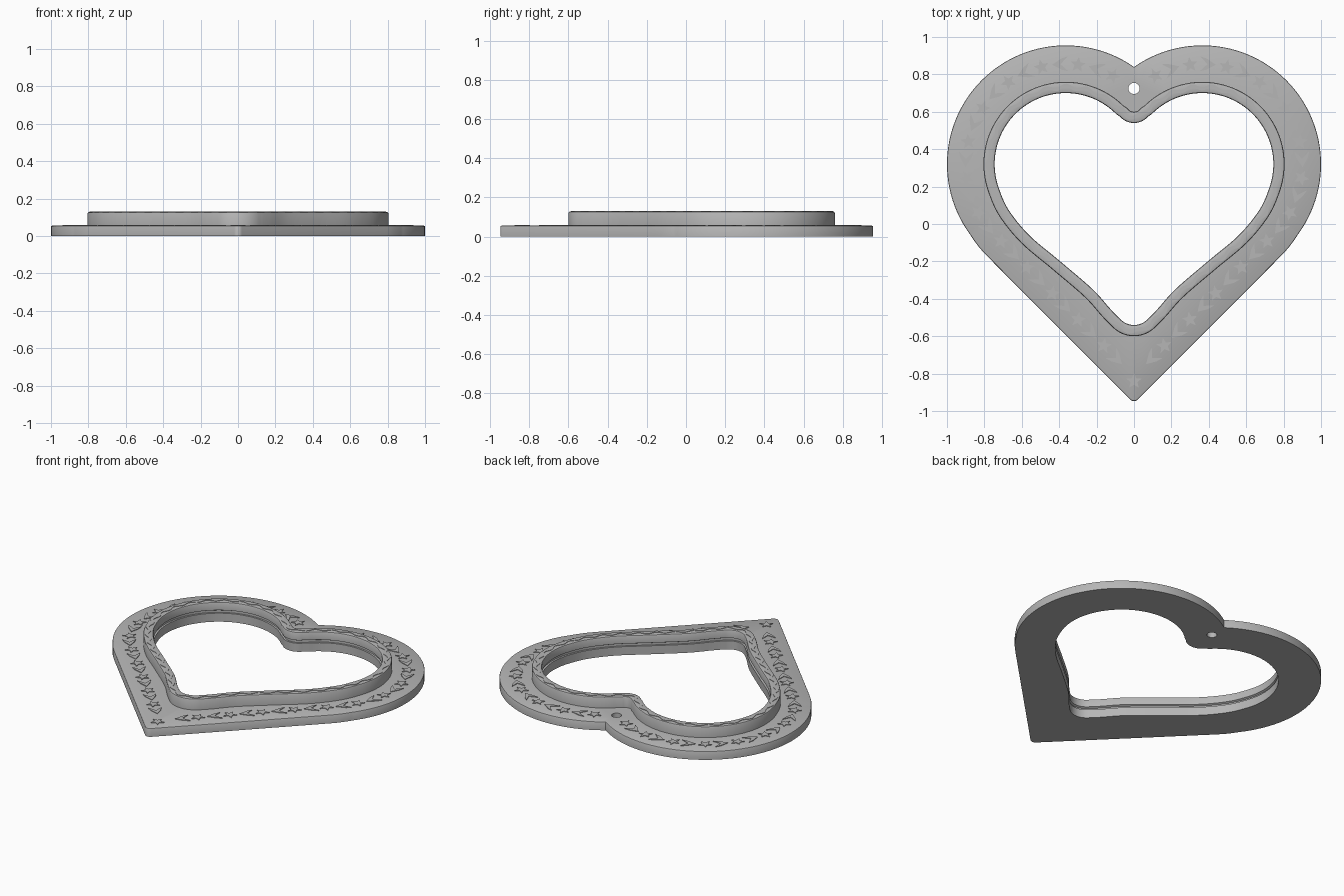
import bpy, bmesh
from math import sin, cos, pi, radians, hypot
from mathutils import Vector

if "Cube" in bpy.data.objects:
    bpy.data.objects.remove(bpy.data.objects["Cube"])

# Colour
grey = bpy.data.materials.new("warm grey")
grey.use_nodes = True
tone = (0.47, 0.47, 0.47, 1)
grey.diffuse_color = tone
grey.node_tree.nodes["Principled BSDF"].inputs["Base Color"].default_value = tone

LOBE = Vector((0.365, 0.32))
PLATE_TOP, RIM_TOP = 0.056, 0.128


def arc(centre, radius, start, end, n):
    return [Vector((centre[0] + radius * cos(radians(start + (end - start) * i / n)),
                    centre[1] + radius * sin(radians(start + (end - start) * i / n))))
            for i in range(n + 1)]


def spline(points, n=8):
    """Smooth curve through the inner points; the end points only steer it."""
    pts = [Vector(p) for p in points]
    out = []
    for a, b, c, d in zip(pts, pts[1:], pts[2:], pts[3:]):
        for i in range(n):
            t = i / n
            out.append(0.5 * (2 * b + (c - a) * t + (2 * a - 5 * b + 4 * c - d) * t ** 2
                              + (3 * b - a - 3 * c + d) * t ** 3))
    return out + [pts[-2]]


def mirrored(half):
    """Close a right half that runs clockwise from top to bottom."""
    left = [Vector((-p.x, p.y)) for p in reversed(half) if p.x > 0.0001]
    return half + left


def resample(path, step):
    out, gap = [], 0.0
    for a, b in zip(path, path[1:]):
        length = (b - a).length
        while gap <= length:
            out.append((a.lerp(b, gap / length), (b - a).normalized()))
            gap += step
        gap -= length
    return out


def offset(path, amount):
    """Move a closed clockwise path outward."""
    out = []
    for i, p in enumerate(path):
        a = (p - path[i - 1]).normalized()
        b = (path[(i + 1) % len(path)] - p).normalized()
        t = (a + b).normalized()
        out.append(p + Vector((-t.y, t.x)) * amount)
    return out


def ring(bm, path, z):
    verts = [bm.verts.new((p.x, p.y, z)) for p in path]
    edges = [bm.edges.new((verts[i - 1], verts[i])) for i in range(len(verts))]
    return verts, edges


def bridge(bm, a, b):
    for i in range(len(a)):
        bm.faces.new((a[i - 1], a[i], b[i], b[i - 1]))


def sweep(bm, path, profile):
    """Stack offset copies of a path; return the first and last edge loops."""
    loops = [ring(bm, offset(path, d), z) for d, z in profile]
    for a, b in zip(loops, loops[1:]):
        bridge(bm, a[0], b[0])
    return loops


def finish(bm, name):
    bmesh.ops.recalc_face_normals(bm, faces=bm.faces)
    mesh = bpy.data.meshes.new(name)
    bm.to_mesh(mesh)
    bm.free()
    mesh.materials.append(grey)
    obj = bpy.data.objects.new(name, mesh)
    bpy.context.collection.objects.link(obj)
    bpy.ops.object.select_all(action="DESELECT")
    obj.select_set(True)
    bpy.context.view_layer.objects.active = obj
    bpy.ops.object.shade_smooth_by_angle(angle=radians(30))
    return obj


# Heart outlines
outer = mirrored(arc(LOBE, 0.635, 125.1, -35, 56)
                 + spline([(0.93, 0.04), (0.885, -0.042), (0.83, -0.122), (0.76, -0.197), (0.7, -0.257)])[1:]
                 + arc((0, -0.917), 0.03, -45, -90, 5))
opening = mirrored(arc((0, 0.64), 0.1, -90, -41, 8)
                   + arc(LOBE, 0.38, 138, -20, 56)[1:]
                   + spline([(0.74, 0.27), (0.722, 0.19), (0.67, 0.075), (0.56, -0.06), (0.4, -0.195),
                             (0.225, -0.345), (0.13, -0.45), (0.087, -0.495), (0.06, -0.52)])[1:]
                   + arc((0, -0.44), 0.1, -40, -90, 8))
for path in (outer, opening):
    for p in path:
        if abs(p.x) < 0.002:
            p.x = 0
pin = arc((0, 0.725), 0.03, 360, 15, 23)

# Flat heart plate with opening and hanging hole
bm = bmesh.new()
walls = [sweep(bm, outer, [(0, 0), (0, 0.05), (-0.002, 0.054), (-0.006, PLATE_TOP)]),
         sweep(bm, opening, [(0, 0), (0, PLATE_TOP)]),
         sweep(bm, pin, [(0, 0), (0, PLATE_TOP)])]
for end in (0, -1):
    bmesh.ops.triangle_fill(bm, use_beauty=True, use_dissolve=False,
                            edges=[e for w in walls for e in w[end][1]])
finish(bm, "heart_plate")

# Raised rim around the opening, grooved on the inside
bm = bmesh.new()
loops = sweep(bm, opening, [(0.06, PLATE_TOP - 0.004), (0.06, 0.12), (0.057, 0.126), (0.052, RIM_TOP),
                            (0.008, RIM_TOP), (0.003, 0.126), (0, 0.12), (0, 0.076),
                            (0.012, 0.07), (0.012, PLATE_TOP - 0.004)])
bridge(bm, loops[-1][0], loops[0][0])
finish(bm, "raised_rim")

# Wavy band on top of the rim
bm = bmesh.new()
centre = resample(offset(opening, 0.032) + offset(opening, 0.032)[:1], 0.012)
waves = round(len(centre) / 9)
bands = []
for shift, z in ((-0.009, RIM_TOP - 0.001), (-0.009, RIM_TOP + 0.003),
                 (0.009, RIM_TOP + 0.003), (0.009, RIM_TOP - 0.001)):
    path = [p + Vector((-t.y, t.x)) * (shift + 0.009 * sin(2 * pi * waves * i / len(centre)))
            for i, (p, t) in enumerate(centre)]
    bands.append(ring(bm, path, z)[0])
for i in range(4):
    bridge(bm, bands[i - 1], bands[i])
finish(bm, "wavy_band")


# Low raised ornaments: stars and paired leaves
def ornament(bm, outline, p, t):
    n = Vector((-t.y, t.x))
    path = [p + t * q[0] + n * q[1] for q in outline]
    low, high = ring(bm, path, PLATE_TOP - 0.001)[0], ring(bm, path, PLATE_TOP + 0.004)[0]
    bridge(bm, low, high)
    bm.faces.new(high)


star = [((0.043, 0.019)[i % 2] * cos(pi * i / 5 + pi / 2),
         (0.043, 0.019)[i % 2] * sin(pi * i / 5 + pi / 2)) for i in range(10)]
chevron = [(-0.045, -0.04), (-0.01, -0.03), (0.04, 0), (-0.01, 0.03), (-0.045, 0.04), (-0.005, 0)]

bm = bmesh.new()
half = arc(LOBE, 0.535, 118, -45, 60) + [Vector((0, -0.815))]
places = resample(half, 0.098)
for side in (1, -1):
    for i, (p, t) in enumerate(places[:-1]):
        shape = star if i % 2 == 0 else chevron
        ornament(bm, [(a, b * side) for a, b in shape],
                 Vector((p.x * side, p.y)), Vector((t.x * side, t.y)))
ornament(bm, star, Vector((0, -0.84)), Vector((1, 0)))
finish(bm, "raised_ornaments")
